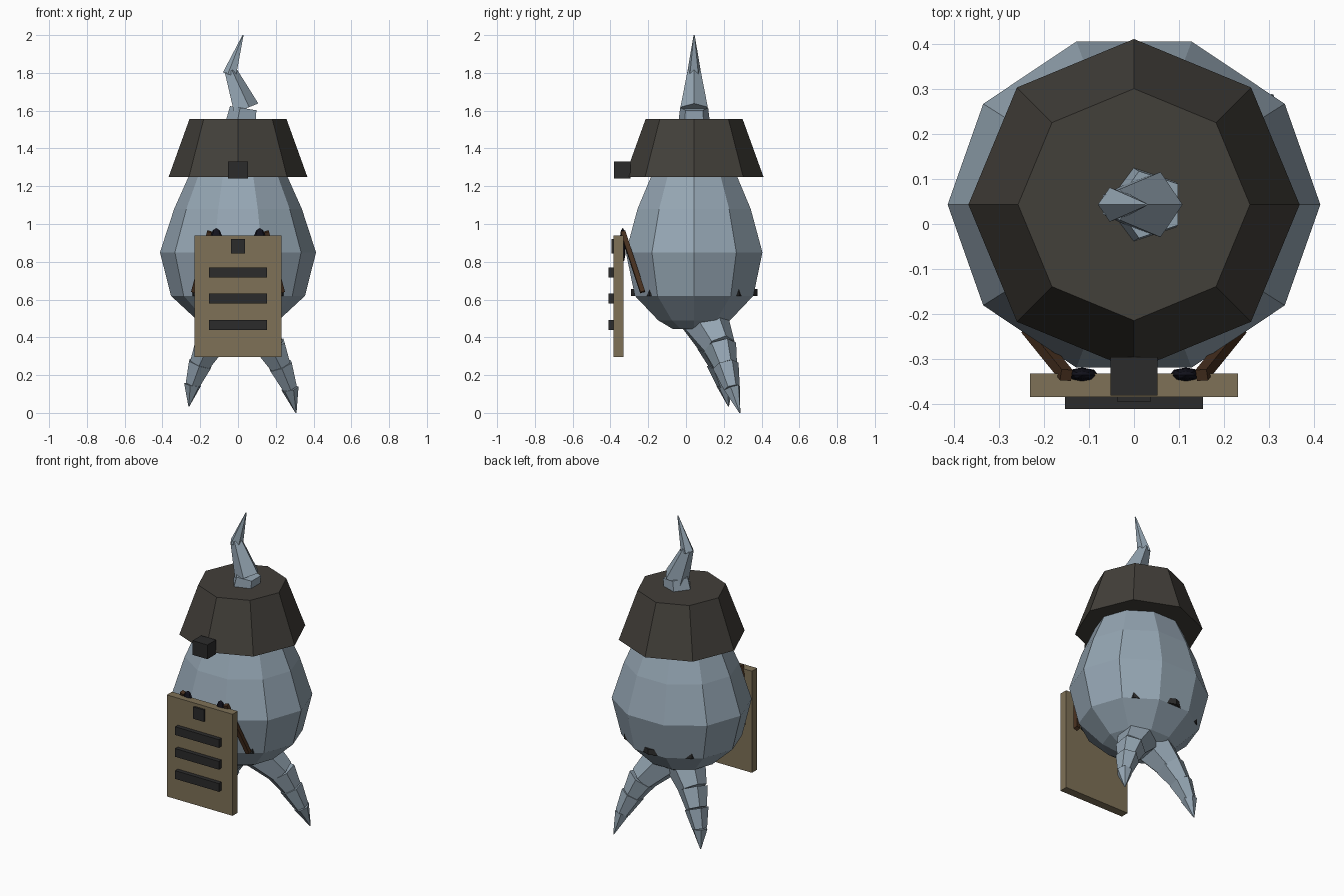
import bpy, bmesh, math
from mathutils import Vector

if "Cube" in bpy.data.objects:
    bpy.data.objects.remove(bpy.data.objects["Cube"])

CY = 0.043  # y of the body axis


def material(name, rgb):
    m = bpy.data.materials.new(name)
    m.diffuse_color = (*rgb, 1)
    m.use_nodes = True
    m.node_tree.nodes["Principled BSDF"].inputs["Base Color"].default_value = m.diffuse_color
    return m


BLUE = material("pale_blue", (0.30, 0.38, 0.45))
FELT = material("hat_felt", (0.055, 0.050, 0.042))
WOOD = material("board_wood", (0.21, 0.165, 0.095))
DARK = material("dark_metal", (0.024, 0.024, 0.024))
EYE = material("eye_black", (0.006, 0.006, 0.012))
STRAP = material("strap_leather", (0.065, 0.030, 0.014))


def make(name, bm, mat):
    bmesh.ops.recalc_face_normals(bm, faces=bm.faces)
    me = bpy.data.meshes.new(name)
    bm.to_mesh(me)
    bm.free()
    me.materials.append(mat)
    ob = bpy.data.objects.new(name, me)
    bpy.context.collection.objects.link(ob)
    return ob


def lathe(name, rings, sides, mat, cy=CY):
    """Stack of elliptical rings (z, rx, ry), capped at both ends."""
    bm = bmesh.new()
    loops = []
    for z, rx, ry in rings:
        loops.append([bm.verts.new((rx * math.cos(a), cy + ry * math.sin(a), z))
                      for a in (2 * math.pi * i / sides for i in range(sides))])
    for lo, hi in zip(loops, loops[1:]):
        for i in range(sides):
            j = (i + 1) % sides
            bm.faces.new((lo[i], lo[j], hi[j], hi[i]))
    bm.faces.new(loops[0])
    bm.faces.new(loops[-1])
    return make(name, bm, mat)


def box(name, x, y, z, mat):
    bm = bmesh.new()
    bmesh.ops.create_cube(bm, size=1)
    for v in bm.verts:
        v.co = [lo + (c + 0.5) * (hi - lo) for c, (lo, hi) in zip(v.co, (x, y, z))]
    return make(name, bm, mat)


def cone(name, a, b, r1, r2, sides, mat):
    a, b = Vector(a), Vector(b)
    d = b - a
    bm = bmesh.new()
    bmesh.ops.create_cone(bm, cap_ends=True, segments=sides,
                          radius1=r1, radius2=r2, depth=d.length)
    rot = d.to_track_quat('Z', 'Y')
    for v in bm.verts:
        v.co = rot @ v.co + (a + b) / 2
    return make(name, bm, mat)


def ball(name, loc, radii, mat):
    bm = bmesh.new()
    bmesh.ops.create_uvsphere(bm, u_segments=8, v_segments=6, radius=1)
    for v in bm.verts:
        v.co = [c + p * r for c, p, r in zip(loc, v.co, radii)]
    return make(name, bm, mat)


# Egg-shaped body
lathe("body", [(0.445, 0.13, 0.12), (0.49, 0.215, 0.20), (0.62, 0.355, 0.33),
               (0.85, 0.413, 0.38), (1.08, 0.338, 0.315), (1.25, 0.262, 0.24),
               (1.35, 0.16, 0.15)], 10, BLUE)

# Belt that only peeks out at front and back
lathe("belt", [(0.62, 0.335, 0.335), (0.655, 0.335, 0.335)], 8, DARK)

# Hat and its front clasp
lathe("hat", [(1.25, 0.367, 0.367), (1.555, 0.257, 0.257)], 8, FELT)
box("hat_clasp", (-0.052, 0.052), (-0.38, -0.295), (1.24, 1.33), DARK)

# Crooked wisp above the hat
wisp = [((0.022, CY, 1.53), (0.035, CY, 1.612), 0.088, 0.078),
        ((0.037, CY, 1.61), (-0.042, CY, 1.81), 0.076, 0.036),
        ((-0.042, CY, 1.79), (0.027, CY, 2.0), 0.040, 0.003)]
for i, (a, b, r1, r2) in enumerate(wisp):
    cone(f"wisp_{i}", a, b, r1, r2, 5, BLUE)

# Two tapering tails of overlapping cones
tails = {
    "right": [(0.05, 0.10, 0.50), (0.175, 0.18, 0.35), (0.225, 0.21, 0.25),
              (0.275, 0.243, 0.13), (0.307, 0.285, 0.0)],
    "left": [(-0.05, 0.09, 0.50), (-0.15, 0.145, 0.36), (-0.20, 0.18, 0.26),
             (-0.24, 0.205, 0.15), (-0.26, 0.225, 0.035)],
}
radii = [(0.125, 0.083), (0.088, 0.062), (0.070, 0.043), (0.047, 0.003)]
for side, pts in tails.items():
    for i, (r1, r2) in enumerate(radii):
        cone(f"tail_{side}_{i}", pts[i], pts[i + 1], r1, r2, 6, BLUE)

# Board with bars and a small plate
box("board", (-0.23, 0.23), (-0.383, -0.331), (0.297, 0.94), WOOD)
for i, z in enumerate((0.465, 0.605, 0.743)):
    box(f"board_bar_{i}", (-0.153, 0.153), (-0.41, -0.38), (z - 0.026, z + 0.026), DARK)
box("board_plate", (-0.037, 0.037), (-0.395, -0.38), (0.845, 0.92), DARK)

# Eyes and straps behind the board
for side, s in (("left", -1), ("right", 1)):
    ball(f"eye_{side}", (s * 0.115, -0.335, 0.887), (0.037, 0.017, 0.092), EYE)
    cone(f"strap_{side}", (s * 0.15, -0.335, 0.96), (s * 0.235, -0.23, 0.64),
         0.018, 0.018, 4, STRAP)
